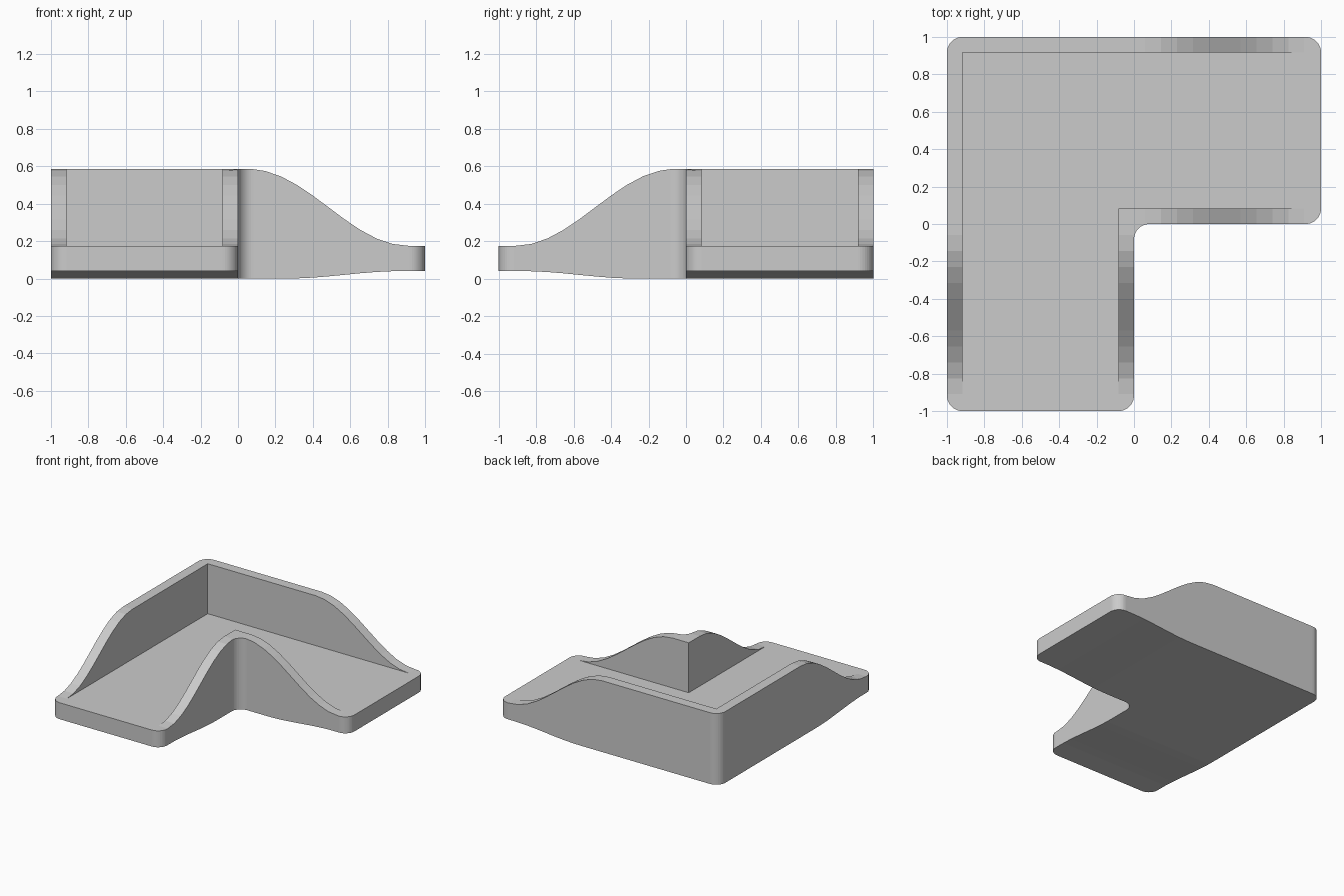
import bpy, bmesh
from math import cos, sin, pi, radians
from mathutils import Vector

if "Cube" in bpy.data.objects:
    bpy.data.objects.remove(bpy.data.objects["Cube"])

WALL = 0.083      # wall thickness, also the corner radius
FLOOR = 0.175     # tray floor and end rim height
PEAK = 0.585      # full wall height
LIFT = 0.04       # rise of the underside at the arm ends


def ease(t, start, end):
    """Smooth 0 to 1 blend along an arm."""
    f = min(max((t - start) / (end - start), 0), 1)
    return (1 - cos(pi * f)) / 2


def along(p):
    return max(p.x, -p.y)


def rim_z(p):
    return PEAK - (PEAK - FLOOR) * ease(along(p), 0.06, 0.91)


def under_z(p):
    return LIFT * ease(along(p), 0.26, 0.88)


def in_tray(p):
    """True inside the L-shaped recess."""
    return (p.x > WALL - 1 and p.y < 1 - WALL
            and (p.x < -WALL or p.y > WALL))


def corner(cx, cy, start, sweep=90, steps=10):
    angles = [radians(start + sweep * i / steps) for i in range(steps + 1)]
    return [(cx + WALL * cos(a), cy + WALL * sin(a), 0) for a in angles]


# L-shaped outline with rounded corners, counter-clockwise
e = 1 - WALL
outline = (corner(-e, -e, 180) + corner(-WALL, -e, 270)
           + corner(WALL, -WALL, 180, -90)
           + corner(e, WALL, 270) + corner(e, e, 0) + corner(-e, e, 90))
plan = bmesh.new()
plan.faces.new([plan.verts.new(p) for p in outline])


def slice_plan(point, normal):
    bmesh.ops.bisect_plane(plan, geom=plan.verts[:] + plan.edges[:] + plan.faces[:],
                           dist=1e-5, plane_co=point, plane_no=normal)


# Cut along the recess edges, then across both arms for the slopes
for k in (-e, -WALL):
    slice_plan((k, 0, 0), (1, 0, 0))
    slice_plan((0, -k, 0), (0, 1, 0))
for i in range(11):
    t = 0.06 + 0.085 * i
    slice_plan((t, 0, 0), (1, 0, 0))
    slice_plan((0, -t, 0), (0, 1, 0))

# Raise the plan into a solid: top, underside, outer sides and recess walls
body = bmesh.new()


def add_face(points):
    body.faces.new([body.verts.new(p) for p in points])


def at(p, z):
    return Vector((p.x, p.y, z))


def floor_z(p):
    return FLOOR


for f in plan.faces:
    tray = in_tray(f.calc_center_median())
    height = floor_z if tray else rim_z
    pts = [v.co for v in f.verts]
    add_face([at(p, height(p)) for p in pts])
    add_face([at(p, under_z(p)) for p in reversed(pts)])
    for loop in f.loops:
        a, b = loop.vert.co, loop.link_loop_next.vert.co
        others = [g for g in loop.edge.link_faces if g != f]
        if not others:
            low = under_z
        elif not tray and in_tray(others[0].calc_center_median()):
            low = floor_z
        else:
            continue
        if height(a) - low(a) + height(b) - low(b) > 1e-4:
            add_face([at(a, low(a)), at(b, low(b)), at(b, height(b)), at(a, height(a))])
plan.free()

bmesh.ops.remove_doubles(body, verts=body.verts[:], dist=1e-4)
bmesh.ops.dissolve_limit(body, angle_limit=radians(0.2),
                         verts=body.verts[:], edges=body.edges[:])
bmesh.ops.recalc_face_normals(body, faces=body.faces[:])

mesh = bpy.data.meshes.new("corner_tray")
body.to_mesh(mesh)
body.free()
tray_object = bpy.data.objects.new("corner_tray", mesh)
bpy.context.collection.objects.link(tray_object)

# Plain grey
grey = bpy.data.materials.new("plain_grey")
grey.use_nodes = True
colour = (0.6, 0.6, 0.6, 1)
grey.diffuse_color = colour
grey.node_tree.nodes["Principled BSDF"].inputs["Base Color"].default_value = colour
mesh.materials.append(grey)
